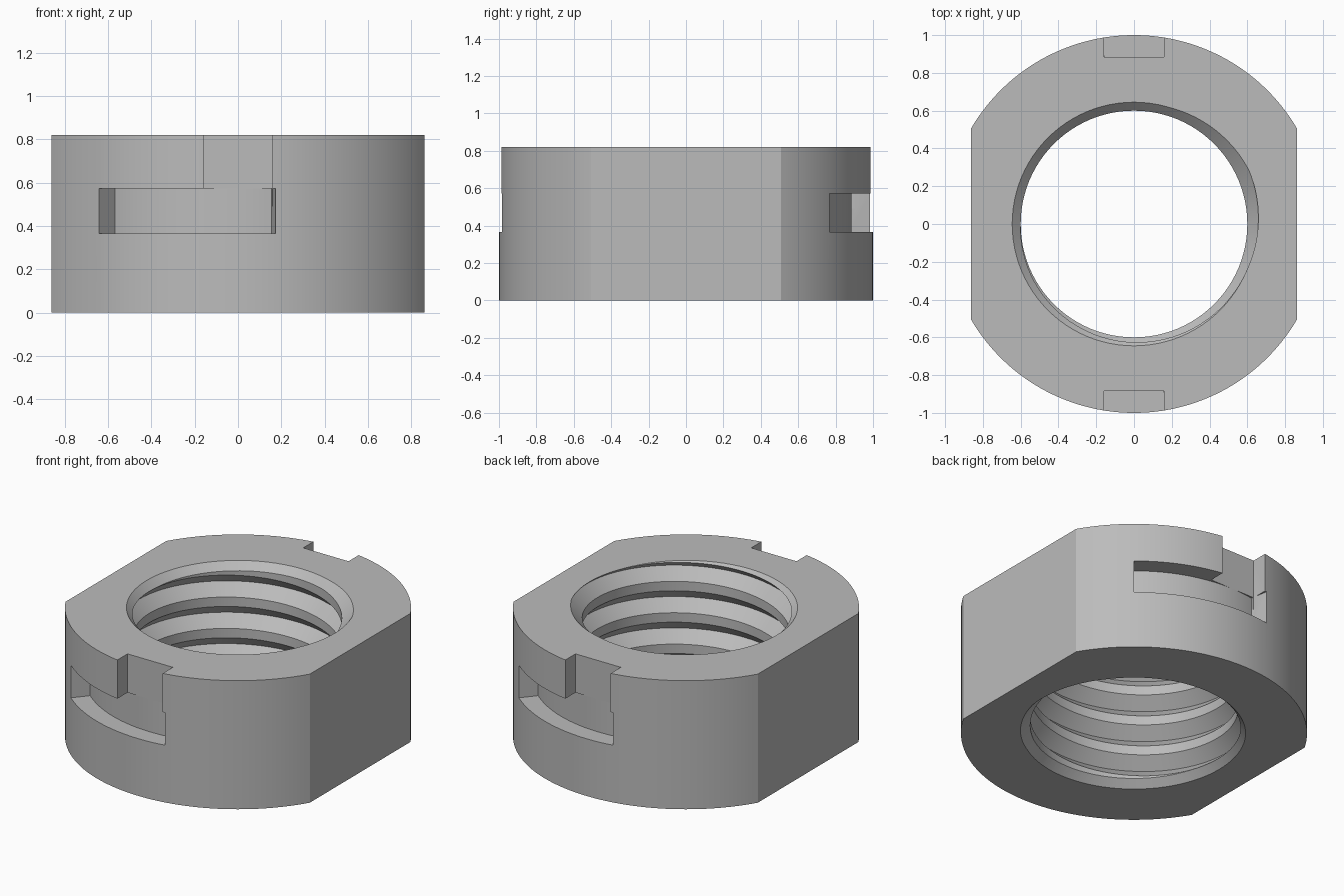
import bpy, bmesh
from math import sin, cos, pi, acos, radians

if "Cube" in bpy.data.objects:
    bpy.data.objects.remove(bpy.data.objects["Cube"])

HEIGHT, FLAT, BORE = 0.82, 0.862, 0.6
SLOT_LOW, SLOT_HIGH, SLOT_R = 0.365, 0.573, 0.885
PITCH, DEPTH, CREST, RIM = 0.2, 0.072, 0.06, 0.645

steel = bpy.data.materials.new("grey steel")
steel.use_nodes = True
colour = (0.5, 0.5, 0.5, 1)
steel.diffuse_color = colour
steel.node_tree.nodes["Principled BSDF"].inputs["Base Color"].default_value = colour


def finish(name, bm):
    bmesh.ops.recalc_face_normals(bm, faces=bm.faces)
    mesh = bpy.data.meshes.new(name)
    bm.to_mesh(mesh)
    bm.free()
    mesh.materials.append(steel)
    obj = bpy.data.objects.new(name, mesh)
    bpy.context.collection.objects.link(obj)
    return obj


def arc(radius, start, end, steps):
    angles = [start + (end - start) * i / steps for i in range(steps + 1)]
    return [(radius * cos(a), radius * sin(a)) for a in angles]


def prism(name, outline, low, high):
    bm = bmesh.new()
    base = bm.faces.new([bm.verts.new((x, y, low)) for x, y in outline])
    new = bmesh.ops.extrude_face_region(bm, geom=[base])["geom"]
    tops = [v for v in new if isinstance(v, bmesh.types.BMVert)]
    bmesh.ops.translate(bm, verts=tops, vec=(0, 0, high - low))
    return finish(name, bm)


def cone(name, r_low, r_high, low, high):
    bm = bmesh.new()
    bmesh.ops.create_cone(bm, cap_ends=True, segments=96, radius1=r_low,
                          radius2=r_high, depth=high - low)
    bmesh.ops.translate(bm, verts=bm.verts, vec=(0, 0, (low + high) / 2))
    return finish(name, bm)


def screw_core(name, segments=96, turns=8):
    """Closed screw: a profile swept along a right-handed helix."""
    flank = (PITCH - CREST) / 2
    profile = [(BORE, -flank), (BORE + DEPTH, 0), (BORE, flank)]
    n = len(profile)
    start = HEIGHT - 6 * PITCH - PITCH * 25 / 360     # groove root meets the top at 25 degrees
    bm = bmesh.new()
    columns = []
    for j in range(segments):
        a = 2 * pi * j / segments
        columns.append([bm.verts.new((r * cos(a), r * sin(a),
                        start + z + PITCH * (k + j / segments)))
                        for k in range(turns) for r, z in profile])
    for j in range(segments):
        wrap = n if j == segments - 1 else 0
        left, right = columns[j], columns[(j + 1) % segments]
        for i in range(n * turns - 1 - wrap):
            bm.faces.new((left[i], right[i + wrap], right[i + 1 + wrap], left[i + 1]))
    # Close both helical ends with fans beyond the body
    rims = [e for e in bm.edges if e.is_boundary]
    middle = start + PITCH * turns / 2
    for low in (True, False):
        edges = [e for e in rims if (e.verts[0].co.z < middle) == low]
        level = sum(e.verts[0].co.z for e in edges) / len(edges)
        hub = bm.verts.new((0, 0, level))
        for e in edges:
            bm.faces.new((e.verts[0], e.verts[1], hub))
    return finish(name, bm)


# Round body with two flats
corner = acos(FLAT)
body = prism("threaded_nut_body",
             arc(1, corner, pi - corner, 72) + arc(1, pi + corner, 2 * pi - corner, 72),
             0, HEIGHT)

# Threaded bore with a chamfer at each mouth
slope = RIM - BORE
cutters = [screw_core("thread_cutter"),
           cone("top_chamfer_cutter", BORE - 0.1, RIM + 0.1,
                HEIGHT - slope - 0.1, HEIGHT + 0.1),
           cone("bottom_chamfer_cutter", RIM + 0.1, BORE - 0.1, -0.1, slope + 0.1)]

# Bayonet slots: an entry notch and a curved channel on front and back
for side, sign in (("front", 1), ("back", -1)):
    a, b = radians(-130), radians(-80)
    channel = arc(SLOT_R, a, b, 30) + arc(1.1, b, a, 30)
    notch = [(-0.16, -1.1), (0.16, -1.1), (0.16, -SLOT_R), (-0.16, -SLOT_R)]
    for part, outline, low, high in (("channel", channel, SLOT_LOW, SLOT_HIGH),
                                     ("notch", notch, SLOT_HIGH - 0.08, HEIGHT + 0.1)):
        outline = [(sign * x, sign * y) for x, y in outline]
        cutters.append(prism(f"{side}_{part}_cutter", outline, low, high))

bpy.context.view_layer.objects.active = body
for cutter in cutters:
    mod = body.modifiers.new(cutter.name, "BOOLEAN")
    mod.operation, mod.solver, mod.object = "DIFFERENCE", "EXACT", cutter
    bpy.ops.object.modifier_apply(modifier=mod.name)
    bpy.data.objects.remove(cutter)

bpy.ops.object.select_all(action="DESELECT")
body.select_set(True)
bpy.ops.object.shade_smooth_by_angle(angle=radians(25))
